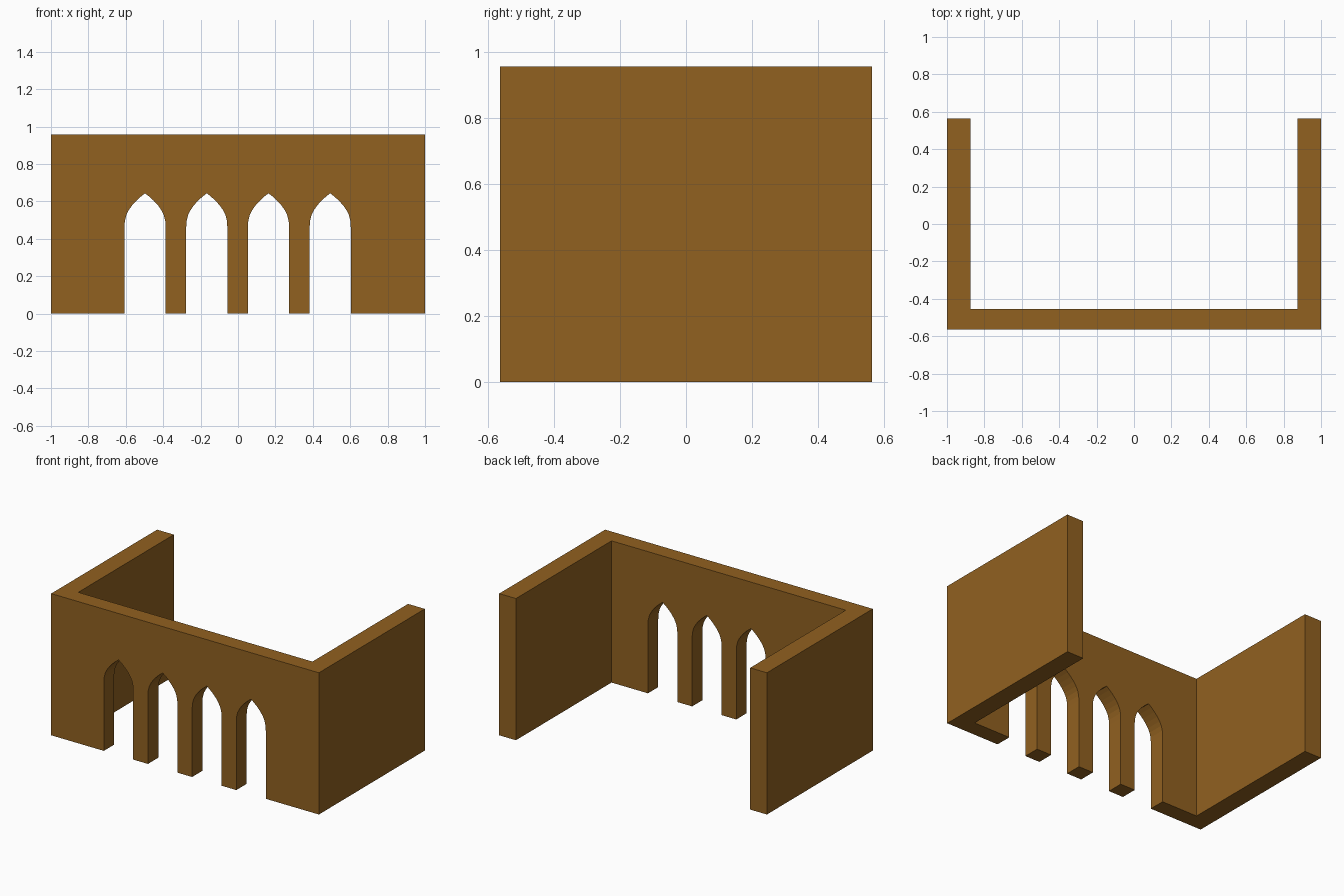
import bpy, bmesh
from mathutils import Vector

if "Cube" in bpy.data.objects:
    bpy.data.objects.remove(bpy.data.objects["Cube"])

H = 0.957              # wall height
X, Y = 1.0, 0.565      # half width, half depth
XI, YI = 0.875, -0.455 # inner faces of side walls and front wall


def prism(name, points, offset):
    """Closed solid from a planar outline swept along offset."""
    bm = bmesh.new()
    face = bm.faces.new([bm.verts.new(p) for p in points])
    ext = bmesh.ops.extrude_face_region(bm, geom=[face], use_keep_orig=True)
    verts = [v for v in ext["geom"] if isinstance(v, bmesh.types.BMVert)]
    bmesh.ops.translate(bm, verts=verts, vec=Vector(offset))
    bmesh.ops.recalc_face_normals(bm, faces=bm.faces)
    mesh = bpy.data.meshes.new(name)
    bm.to_mesh(mesh)
    bm.free()
    obj = bpy.data.objects.new(name, mesh)
    bpy.context.collection.objects.link(obj)
    return obj


# U-shaped walls
plan = [(-X, -Y), (X, -Y), (X, Y), (XI, Y), (XI, YI), (-XI, YI), (-XI, Y), (-X, Y)]
walls = prism("arcade_walls", [(x, y, 0) for x, y in plan], (0, 0, H))

mat = bpy.data.materials.new("brown_stone")
mat.diffuse_color = (0.283, 0.119, 0.0144, 1)
mat.use_nodes = True
mat.node_tree.nodes["Principled BSDF"].inputs["Base Color"].default_value = mat.diffuse_color
walls.data.materials.append(mat)

# Pointed arch openings
half = [(0.11, -0.1), (0.11, 0.46), (0.108, 0.495), (0.1, 0.527), (0.087, 0.553),
        (0.069, 0.579), (0.046, 0.604), (0.022, 0.626)]
outline = half + [(0, 0.643)] + [(-x, z) for x, z in reversed(half)]
for i in range(4):
    cx = -0.497 + i * 0.33
    cutter = prism(f"arch_cutter_{i + 1}",
                   [(cx + x, -Y - 0.1, z) for x, z in outline], (0, 0.3, 0))
    cutter.hide_render = True
    cutter.hide_set(True)
    cut = walls.modifiers.new(f"arch_{i + 1}", 'BOOLEAN')
    cut.operation = 'DIFFERENCE'
    cut.solver = 'EXACT'
    cut.object = cutter
